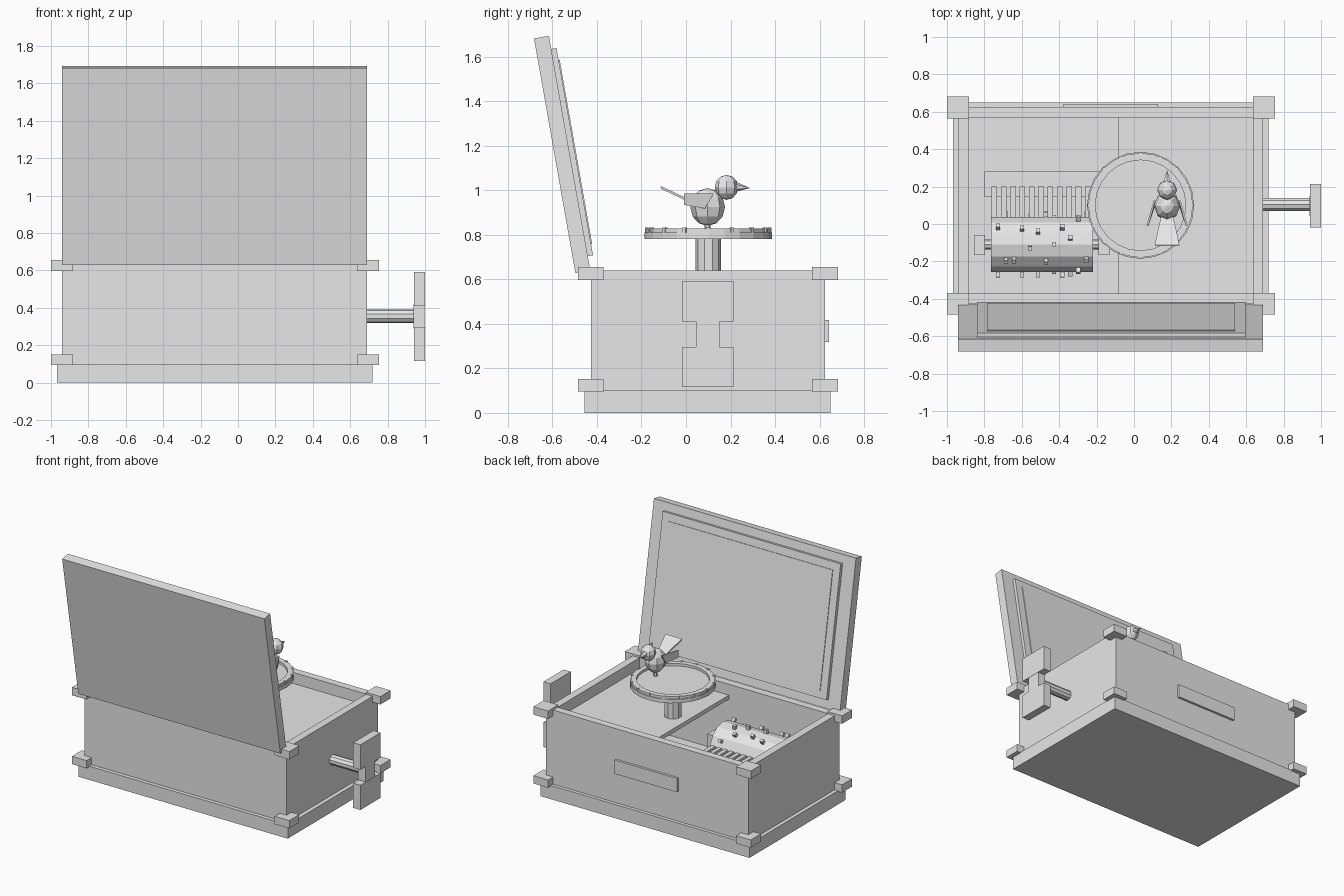
import bpy, bmesh, math
from mathutils import Matrix, Vector

if "Cube" in bpy.data.objects:
    bpy.data.objects.remove(bpy.data.objects["Cube"])

grey = bpy.data.materials.new("light_grey")
grey.diffuse_color = (0.8, 0.8, 0.8, 1)
grey.use_nodes = True
grey.node_tree.nodes["Principled BSDF"].inputs["Base Color"].default_value = grey.diffuse_color


def finish(name, bm, matrix=None):
    if matrix is not None:
        bm.transform(matrix)
    bmesh.ops.recalc_face_normals(bm, faces=bm.faces[:])
    me = bpy.data.meshes.new(name)
    bm.to_mesh(me)
    bm.free()
    me.materials.append(grey)
    ob = bpy.data.objects.new(name, me)
    bpy.context.collection.objects.link(ob)
    return ob


def add_box(bm, x, y, z, matrix=Matrix()):
    c = Vector([(a + b) / 2 for a, b in (x, y, z)])
    s = [b - a for a, b in (x, y, z)]
    bmesh.ops.create_cube(bm, size=1, matrix=matrix @ Matrix.Translation(c) @ Matrix.Diagonal((*s, 1)))


def boxes(name, items, matrix=None):
    bm = bmesh.new()
    for it in items:
        add_box(bm, *it)
    return finish(name, bm, matrix)


def cylinder(name, start, end, r1, r2, sides, turn=0.0):
    a, b = Vector(start), Vector(end)
    bm = bmesh.new()
    bmesh.ops.create_cone(bm, cap_ends=True, segments=sides, radius1=r1, radius2=r2, depth=(b - a).length)
    rot = (b - a).to_track_quat('Z', 'Y').to_matrix().to_4x4()
    return finish(name, bm, Matrix.Translation((a + b) / 2) @ rot @ Matrix.Rotation(turn, 4, 'Z'))


def ball(name, centre, size, u, v):
    bm = bmesh.new()
    bmesh.ops.create_uvsphere(bm, u_segments=u, v_segments=v, radius=1)
    return finish(name, bm, Matrix.Translation(centre) @ Matrix.Diagonal((*size, 1)))


def plate(name, points, offset):
    # extrude a flat polygon along an offset
    bm = bmesh.new()
    face = bm.faces.new([bm.verts.new(p) for p in points])
    ext = bmesh.ops.extrude_face_region(bm, geom=[face])
    bmesh.ops.translate(bm, vec=offset, verts=[g for g in ext["geom"] if isinstance(g, bmesh.types.BMVert)])
    return finish(name, bm)


# Case
X0, X1, Y0, Y1, T = -0.94, 0.69, -0.427, 0.625, 0.055
boxes("plinth", [((-0.967, 0.72), (-0.455, 0.65), (0, 0.1))])
boxes("case_walls", [
    ((X0, X1), (Y0, Y0 + T), (0.1, 0.64)),
    ((X0, X1), (Y1 - T, Y1), (0.1, 0.64)),
    ((X0, X0 + T), (Y0 + T, Y1 - T), (0.1, 0.64)),
    ((X1 - T, X1), (Y0 + T, Y1 - T), (0.1, 0.64))])
boxes("case_floor", [((X0 + T, X1 - T), (Y0 + T, Y1 - T), (0.1, 0.14))])
boxes("deck", [((-0.085, X1 - T), (Y0 + T, Y1 - T), (0.53, 0.56))])
boxes("corner_blocks", [(x, y, z)
                        for x in ((-1.0, -0.882), (0.635, 0.753))
                        for y in ((-0.485, -0.37), (0.565, 0.682))
                        for z in ((0.095, 0.152), (0.597, 0.655))])
boxes("name_plate", [((-0.377, 0.127), (Y1, 0.642), (0.318, 0.418))])

# Open lid, leaning back from its hinge edge
tilt = Matrix.Translation((0, -0.43, 0.64)) @ Matrix.Rotation(math.radians(10), 4, 'X')
boxes("lid", [((X0, X1), (-0.068, 0), (0, 1.07))], tilt)
boxes("lid_lining", [((-0.84, 0.595), (0, 0.024), (0.065, 1.01))], tilt)
boxes("lid_inset", [((-0.785, 0.54), (0.024, 0.029), (0.115, 0.955))], tilt)

# Winding key
cylinder("key_shaft", (0.635, 0.105, 0.355), (0.95, 0.105, 0.355), 0.037, 0.037, 10)
boxes("key_handle", [
    ((0.942, 1.0), (-0.018, 0.214), (0.41, 0.592)),
    ((0.942, 1.0), (-0.018, 0.214), (0.117, 0.297)),
    ((0.938, 0.998), (0.044, 0.15), (0.29, 0.418))])

# Pinned drum with its bearings
DY, DZ, DR = -0.11, 0.355, 0.15
cylinder("drum", (-0.765, DY, DZ), (-0.22, DY, DZ), DR, DR, 14)
cylinder("drum_axle", (-0.84, DY, DZ), (-0.145, DY, DZ), 0.026, 0.026, 8)
boxes("drum_bearings", [(x, (-0.165, -0.058), (0.14, 0.41))
                        for x in ((-0.855, -0.797), (-0.19, -0.132))])
bm = bmesh.new()
for i, ang in enumerate((36, 88, -31, -88, -7, 26, 85, 0, -85, 13, 60, 90)):
    x = -0.727 + i * 0.0429
    for k in range(3):
        m = Matrix.Translation((x, DY, DZ)) @ Matrix.Rotation(math.radians(-ang + 120 * k), 4, 'X')
        add_box(bm, (-0.011, 0.011), (-0.011, 0.011), (DR - 0.01, DR + 0.026), m)
finish("drum_pins", bm)

# Comb
boxes("comb_base", [((-0.80, -0.185), (0.145, 0.28), (0.14, 0.37))])
boxes("comb_teeth", [((x, x + 0.03), (0.035, 0.2), (0.37, 0.39))
                     for x in [-0.762 + i * 0.05 for i in range(11)]])

# Turntable
TX, TY = 0.035, 0.1
cylinder("turntable_post", (TX, TY, 0.55), (TX, TY, 0.785), 0.058, 0.058, 10)
cylinder("turntable", (TX, TY, 0.782), (TX, TY, 0.81), 0.286, 0.286, 24)
bm = bmesh.new()
profile = ((0.242, 0.805), (0.28, 0.805), (0.28, 0.828), (0.242, 0.828))
N = 24
rings = [[bm.verts.new((TX + r * math.cos(2 * math.pi * i / N), TY + r * math.sin(2 * math.pi * i / N), z))
          for r, z in profile] for i in range(N)]
for i in range(N):
    a, b = rings[i], rings[(i + 1) % N]
    for j in range(4):
        k = (j + 1) % 4
        bm.faces.new((a[j], a[k], b[k], b[j]))
finish("turntable_rim", bm)
bm = bmesh.new()
for i in range(16):
    m = Matrix.Translation((TX, TY, 0)) @ Matrix.Rotation(2 * math.pi * i / 16, 4, 'Z')
    add_box(bm, (0.268, 0.284), (-0.008, 0.008), (0.808, 0.832), m)
finish("rim_studs", bm)

# Bird
BX = 0.177
cylinder("bird_perch", (BX, 0.097, 0.8), (BX, 0.097, 0.86), 0.013, 0.013, 6)
ball("bird_body", (BX, 0.097, 0.925), (0.07, 0.078, 0.085), 8, 6)
ball("bird_head", (BX, 0.182, 1.013), (0.053, 0.053, 0.056), 8, 6)
cylinder("bird_beak", (BX, 0.225, 1.015), (BX, 0.285, 1.01), 0.022, 0.001, 6)
plate("bird_tail", [(BX - 0.03, 0.05, 0.93), (BX + 0.03, 0.05, 0.93),
                    (BX + 0.066, -0.115, 1.008), (BX - 0.066, -0.115, 1.008)], (0, 0.004, 0.01))
for side, label in ((-1, "left"), (1, "right")):
    plate(label + "_wing", [(BX + side * x, y, z) for x, y, z in (
        (0.062, 0.125, 0.985), (0.068, 0.085, 0.918), (0.1, -0.01, 0.935), (0.1, -0.01, 0.985))],
        (side * 0.01, 0, 0))
